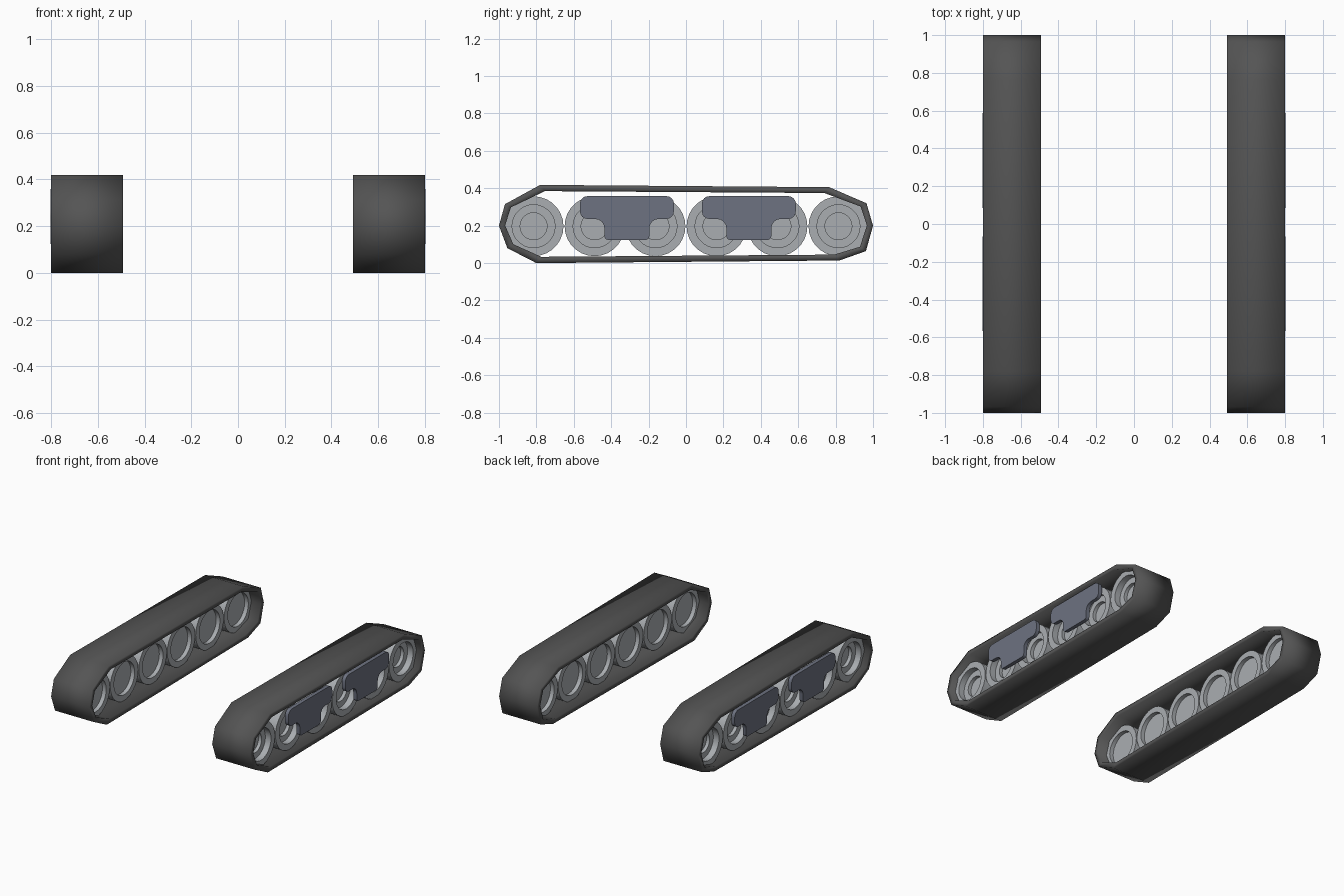
import bpy, bmesh, math
from mathutils import Vector

if "Cube" in bpy.data.objects:
    bpy.data.objects.remove(bpy.data.objects["Cube"])


def material(name, col):
    m = bpy.data.materials.new(name)
    m.diffuse_color = (*col, 1)
    m.use_nodes = True
    m.node_tree.nodes["Principled BSDF"].inputs["Base Color"].default_value = m.diffuse_color
    return m


RUBBER = material("dark rubber", (0.09, 0.09, 0.09))
STEEL = material("light steel", (0.40, 0.42, 0.44))
PLATE = material("blue grey plate", (0.155, 0.17, 0.22))


def finish(name, bm, mat, side, smooth=None):
    """Flip to the wanted side, make the object, set shading."""
    for v in bm.verts:
        v.co.x *= side
    bmesh.ops.recalc_face_normals(bm, faces=bm.faces)
    me = bpy.data.meshes.new(name)
    bm.to_mesh(me)
    bm.free()
    me.materials.append(mat)
    ob = bpy.data.objects.new(name, me)
    bpy.context.collection.objects.link(ob)
    if smooth == "all":
        for p in me.polygons:
            p.use_smooth = True
    elif smooth:
        bpy.ops.object.select_all(action='DESELECT')
        ob.select_set(True)
        bpy.context.view_layer.objects.active = ob
        bpy.ops.object.shade_smooth_by_angle(angle=math.radians(smooth))


def loft(bm, rings, closed=False):
    """Bridge equal rings of verts with quads."""
    n = len(rings[0])
    pairs = list(zip(rings, rings[1:] + rings[:1])) if closed else list(zip(rings, rings[1:]))
    for a, b in pairs:
        for i in range(n):
            j = (i + 1) % n
            bm.faces.new((a[i], a[j], b[j], b[i]))


def fillet(corners, steps=4):
    """Round each (y, z, radius) corner of a polygon."""
    out = []
    for i, (y, z, r) in enumerate(corners):
        p = Vector((y, z))
        a = (Vector(corners[i - 1][:2]) - p).normalized() * r + p
        b = (Vector(corners[(i + 1) % len(corners)][:2]) - p).normalized() * r + p
        c = a + b - p      # centre for a right-angled corner
        for s in range(steps + 1):
            t = math.pi / 2 * s / steps
            out.append(c + (a - c) * math.cos(t) + (b - c) * math.sin(t))
    return out


# Outer belt outline (y, z)
BELT = [(-0.78, 0.418), (0.765, 0.406), (0.965, 0.32), (1.0, 0.2), (0.962, 0.064),
        (0.82, 0.014), (-0.80, 0.0), (-0.955, 0.08), (-1.0, 0.2), (-0.968, 0.315)]
# Wheel section (radius, x), from inner face to outer face: stepped dishes
WHEEL = [(0.118, 0.60), (0.118, 0.57), (0.16, 0.57), (0.16, 0.755),
         (0.115, 0.755), (0.115, 0.71), (0.072, 0.71), (0.072, 0.685)]


def belt(side):
    bm = bmesh.new()
    inner = [(y * 0.967, 0.21 + (z - 0.21) * 0.84) for y, z in BELT]
    loops = [(BELT, 0.493), (BELT, 0.80), (inner, 0.80), (inner, 0.493)]
    loft(bm, [[bm.verts.new((x, y, z)) for y, z in pts] for pts, x in loops], True)
    finish("track_belt", bm, RUBBER, side, "all")


def wheel(side, y0):
    bm, n = bmesh.new(), 28
    rings = [[bm.verts.new((x, y0 + r * math.cos(2 * math.pi * i / n),
                            0.197 + r * math.sin(2 * math.pi * i / n))) for i in range(n)]
             for r, x in WHEEL]
    loft(bm, rings)
    bm.faces.new(rings[0])
    bm.faces.new(rings[-1])
    finish("road_wheel", bm, STEEL, side, 40)


def suspension_plate(side, c):
    w, s = 0.251, 0.12
    pts = fillet([(c - w, 0.358, 0.04), (c + w, 0.358, 0.04), (c + w, 0.236, 0.04),
                  (c + s, 0.236, 0.05), (c + s, 0.124, 0.02), (c - s, 0.124, 0.02),
                  (c - s, 0.236, 0.05), (c - w, 0.236, 0.04)])
    bm = bmesh.new()
    rings = [[bm.verts.new((x, y, z)) for y, z in pts] for x in (0.775, 0.802)]
    loft(bm, rings)
    bm.faces.new(rings[0])
    bm.faces.new(rings[1])
    finish("suspension_plate", bm, PLATE, side, 30)


for side in (1, -1):
    belt(side)
    for k in range(6):
        wheel(side, (k - 2.5) * 0.326)
    for c in (-0.316, 0.336):
        suspension_plate(side, c)
